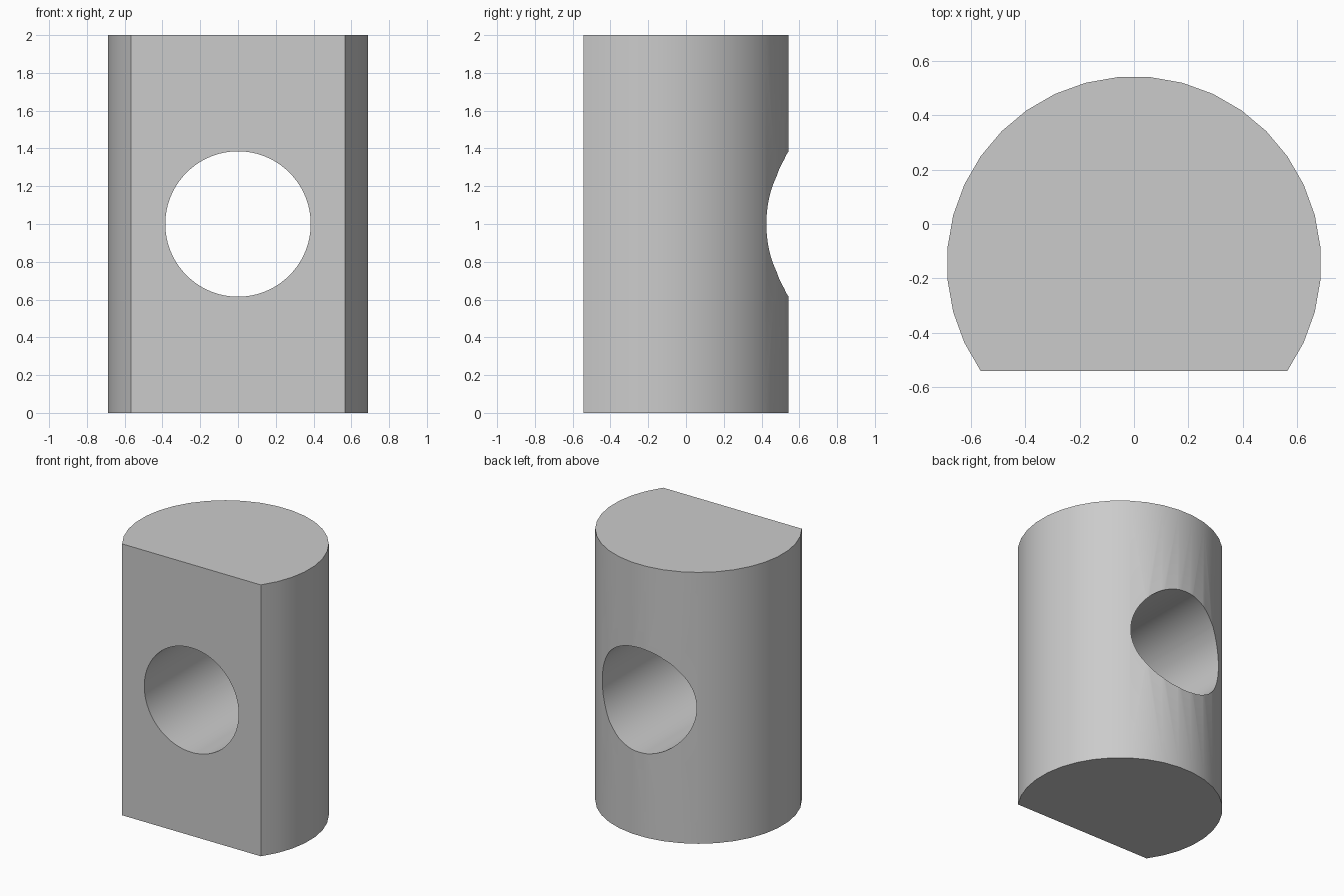
import bpy
import bmesh
from math import cos, sin, radians, pi
from mathutils import Matrix

cube = bpy.data.objects.get("Cube")
if cube:
    bpy.data.objects.remove(cube, do_unlink=True)

HEIGHT = 2.0
RADIUS = 0.69
BORE_RADIUS = 0.385
CENTRE_Y = -0.146  # axis of the round side, so that the depth is centred


def make_material(name, colour):
    mat = bpy.data.materials.new(name)
    mat.use_nodes = True
    mat.diffuse_color = colour
    mat.node_tree.nodes["Principled BSDF"].inputs["Base Color"].default_value = colour
    return mat


def make_object(name, bm, mat):
    mesh = bpy.data.meshes.new(name)
    bm.to_mesh(mesh)
    bm.free()
    mesh.materials.append(mat)
    obj = bpy.data.objects.new(name, mesh)
    bpy.context.collection.objects.link(obj)
    return obj


grey = make_material("plain grey", (0.6, 0.6, 0.6, 1))

# Body: a round bar with a flat front, drawn as an arc closed by its chord
bm = bmesh.new()
angles = [radians(a) for a in range(-35, 216, 10)]
arc = [bm.verts.new((RADIUS * cos(a), CENTRE_Y + RADIUS * sin(a), 0)) for a in angles]
base = bm.faces.new(arc)
top = bmesh.ops.extrude_face_region(bm, geom=[base], use_keep_orig=True)["geom"]
bmesh.ops.translate(bm, vec=(0, 0, HEIGHT),
                    verts=[g for g in top if isinstance(g, bmesh.types.BMVert)])
bmesh.ops.recalc_face_normals(bm, faces=bm.faces)
body = make_object("flatted_bar", bm, grey)

# Cross bore: a cylinder cutter running front to back
bm = bmesh.new()
bmesh.ops.create_cone(bm, cap_ends=True, segments=72, radius1=BORE_RADIUS,
                      radius2=BORE_RADIUS, depth=2,
                      matrix=Matrix.Translation((0, 0, HEIGHT / 2)) @ Matrix.Rotation(pi / 2, 4, "X"))
cutter = make_object("bore_cutter", bm, grey)
cutter.hide_render = True

cut = body.modifiers.new("cross_bore", "BOOLEAN")
cut.operation = "DIFFERENCE"
cut.solver = "EXACT"
cut.object = cutter

bpy.ops.object.select_all(action="DESELECT")
body.select_set(True)
bpy.context.view_layer.objects.active = body
bpy.ops.object.modifier_apply(modifier=cut.name)
bpy.data.objects.remove(cutter, do_unlink=True)

# Smooth round walls, crisp rims
bpy.ops.object.shade_smooth_by_angle(angle=radians(30))
